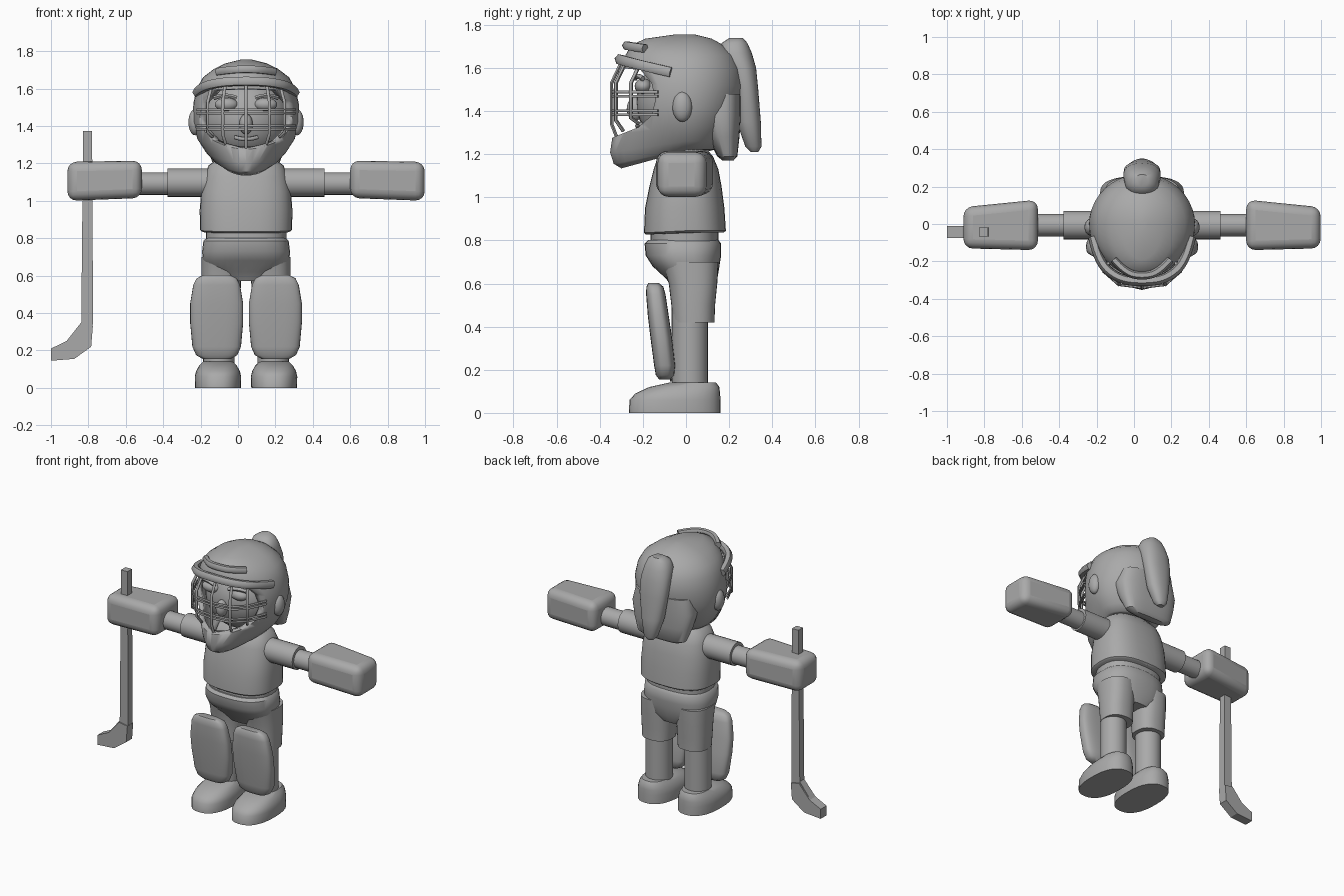
import bpy, bmesh, math
from mathutils import Vector

if "Cube" in bpy.data.objects:
    bpy.data.objects.remove(bpy.data.objects["Cube"])

CX = 0.043  # body centre line
grey = bpy.data.materials.new("plain_grey")
grey.diffuse_color = (0.4, 0.4, 0.4, 1)
grey.use_nodes = True
grey.node_tree.nodes["Principled BSDF"].inputs["Base Color"].default_value = grey.diffuse_color


def finish(name, bm, angle=40, subsurf=0):
    bmesh.ops.recalc_face_normals(bm, faces=bm.faces)
    me = bpy.data.meshes.new(name)
    bm.to_mesh(me)
    bm.free()
    ob = bpy.data.objects.new(name, me)
    bpy.context.collection.objects.link(ob)
    me.materials.append(grey)
    if subsurf:
        ob.modifiers.new("smooth", 'SUBSURF').levels = subsurf
        ob.modifiers["smooth"].render_levels = subsurf
    shade(ob, angle)
    return ob


def shade(ob, angle=40):
    bpy.ops.object.select_all(action='DESELECT')
    ob.select_set(True)
    bpy.context.view_layer.objects.active = ob
    bpy.ops.object.shade_smooth_by_angle(angle=math.radians(angle))


def loft(name, rings, x=0, power=2.0, n=32, caps=True, yc=None, angle=40, subsurf=0):
    """Stack of rings (z, half width, front y, back y, [front slope, front point])."""
    bm = bmesh.new()
    loops = []
    for z, hw, y0, y1, *extra in rings:
        slope, q = extra if extra else (0, 1)
        mid = (y0 + y1) / 2 if yc is None else yc
        loop = []
        for i in range(n):
            a = 2 * math.pi * i / n
            s, c = math.sin(a), math.cos(a)
            px = hw * math.copysign(abs(s) ** (2 / power), s)
            k = abs(c) ** (2 / power)
            y = mid + (y0 - mid) * k ** q if c > 0 else mid + (y1 - mid) * k
            loop.append(bm.verts.new((CX + x + px, y, z + slope * min(y, 0))))
        loops.append(loop)
    for a, b in zip(loops, loops[1:]):
        for i in range(n):
            bm.faces.new((a[i], a[(i + 1) % n], b[(i + 1) % n], b[i]))
    if caps:
        bm.faces.new(loops[0])
    bm.faces.new(loops[-1])
    return finish(name, bm, angle, subsurf)


def rod(name, p, q, r, n=24):
    p, q = Vector(p), Vector(q)
    bm = bmesh.new()
    bmesh.ops.create_cone(bm, cap_ends=True, segments=n, radius1=r, radius2=r, depth=(q - p).length)
    rot = (q - p).to_track_quat('Z', 'Y')
    for v in bm.verts:
        v.co = rot @ v.co + (p + q) / 2
    return finish(name, bm)


def ball(name, loc, size, seg=20):
    bm = bmesh.new()
    bmesh.ops.create_uvsphere(bm, u_segments=seg, v_segments=seg // 2 + 2, radius=1)
    for v in bm.verts:
        v.co = Vector([c * s + l for c, s, l in zip(v.co, size, loc)])
    return finish(name, bm, 60)


def tube(name, pts, r, smooth=False, flat=1.0):
    cu = bpy.data.curves.new(name, 'CURVE')
    cu.dimensions = '3D'
    cu.bevel_depth, cu.bevel_resolution, cu.use_fill_caps = r, 1, True
    cu.resolution_u = 6
    sp = cu.splines.new('NURBS' if smooth else 'POLY')
    sp.points.add(len(pts) - 1)
    for pt, co in zip(sp.points, pts):
        pt.co = (CX + co[0], co[1], co[2], 1)
    if smooth:
        sp.use_endpoint_u, sp.order_u = True, 3
    ob = bpy.data.objects.new(name, cu)
    bpy.context.collection.objects.link(ob)
    bpy.ops.object.select_all(action='DESELECT')
    ob.select_set(True)
    bpy.context.view_layer.objects.active = ob
    bpy.ops.object.convert(target='MESH')
    ob = bpy.context.object
    ob.data.materials.clear()
    ob.data.materials.append(grey)
    shade(ob, 60)
    return ob


def prism(name, outline, axis, lo, hi):
    """Extrude an outline along x (pairs are y, z) or along y (pairs are x, z)."""
    bm = bmesh.new()
    at = (lambda p, d: (d, p[0], p[1])) if axis == 'x' else (lambda p, d: (p[0], d, p[1]))
    a = [bm.verts.new(at(p, lo)) for p in outline]
    b = [bm.verts.new(at(p, hi)) for p in outline]
    bm.faces.new(a)
    bm.faces.new(b[::-1])
    for i in range(len(a)):
        j = (i + 1) % len(a)
        bm.faces.new((a[i], a[j], b[j], b[i]))
    return finish(name, bm, 20)


# legs, arms and paired parts
for side, s in (("left", 1), ("right", -1)):
    loft(side + "_boot", [(0, .122, -.265, .16), (.06, .124, -.262, .16), (.09, .117, -.235, .158),
                          (.12, .1, -.17, .155), (.14, .08, -.08, .14)], s * .15, 2.4)
    rod(side + "_lower_leg", (CX + s * .145, .018, .1), (CX + s * .145, .018, .5), .084)
    loft(side + "_leg_pad", [(.155, .075, -.125, -.075), (.175, .11, -.14, -.055), (.22, .13, -.148, -.05),
                             (.35, .142, -.165, -.065), (.45, .142, -.177, -.08), (.55, .125, -.185, -.095),
                             (.585, .108, -.184, -.105), (.602, .075, -.175, -.125)], s * .157, 3)
    loft(side + "_shorts_leg", [(.42, .1, -.062, .132), (.5, .104, -.068, .135), (.6, .106, -.08, .145),
                                (.7, .106, -.11, .15)], s * .133, 2.4)
    rod(side + "_sleeve", (CX + s * .12, -.006, 1.097), (CX + s * .42, -.006, 1.097), .076)
    rod(side + "_forearm", (CX + s * .4, -.006, 1.092), (CX + s * .6, -.006, 1.092), .06)
    # glove: tapered box with round edges
    bm = bmesh.new()
    bmesh.ops.create_cube(bm, size=1)
    for v in bm.verts:
        outer = v.co.x > 0
        y = (.09 if outer else .13) if v.co.y > 0 else (-.13 if outer else -.14)
        z = (1.208 if outer else 1.215) if v.co.z > 0 else (1.0 if outer else 1.015)
        v.co = (CX + s * (.955 if outer else .557), y, z)
    glove = finish(side + "_glove", bm)
    bev = glove.modifiers.new("round", 'BEVEL')
    bev.width, bev.segments = .05, 4
    shade(glove, 50)
    ball(side + "_ear", (CX + s * .272, -.017, 1.42), (.036, .046, .07))
    ball(side + "_eye", (CX + s * .105, -.198, 1.515), (.062, .04, .036))
    tube(side + "_brow", [(s * .05, -.235, 1.55), (s * .11, -.235, 1.575), (s * .17, -.2, 1.55)], .012, True)

# shorts, waist and jersey
loft("shorts_hips", [(.57, .1, -.06, .12), (.62, .2, -.09, .145), (.68, .232, -.155, .155), (.73, .235, -.187, .163),
                     (.785, .228, -.192, .163), (.802, .21, -.175, .15)], power=2.5)
loft("waist", [(.78, .215, -.165, .15), (.87, .215, -.165, .15)], power=2.5)
loft("jersey", [(.836, .235, -.185, .175, .05, 1), (.845, .246, -.195, .185, .05, 1), (.95, .248, -.19, .178),
                (1.05, .24, -.17, .165), (1.13, .222, -.15, .15), (1.19, .2, -.13, .125), (1.23, .14, -.09, .09)],
     power=2.6)
rod("neck", (CX, 0, 1.18), (CX, 0, 1.32), .09)

# head, nose and mouth inside the cage
ball("head", (CX, -.01, 1.44), (.235, .22, .23), 32)
ball("nose", (CX, -.235, 1.41), (.036, .04, .055))
tube("mouth", [(-.06, -.21, 1.34), (0, -.24, 1.32), (.06, -.21, 1.34)], .012, True)

# helmet: hollow pointed shell with the face opening cut out
helmet = loft("helmet", [(1.215, .15, -.30, .11, .27, 1.4), (1.222, .18, -.335, .14, .2, 1.5),
                         (1.26, .215, -.352, .18, .15, 1.5), (1.33, .26, -.34, .215, .12, 1.4),
                         (1.42, .284, -.30, .25, 0, 1), (1.52, .282, -.285, .268, 0, 1),
                         (1.60, .264, -.285, .255, 0, 1), (1.66, .23, -.28, .225, 0, 1),
                         (1.705, .172, -.255, .175, 0, 1), (1.735, .11, -.19, .12, 0, 1),
                         (1.755, .03, -.05, .04, 0, 1)], caps=False, yc=0, n=40)
helmet.modifiers.new("shell", 'SOLIDIFY').thickness = .03
cutter = prism("opening_cutter", [(-.5, 1.22), (-.345, 1.275), (-.22, 1.325), (-.16, 1.38), (-.142, 1.45),
                                  (-.16, 1.53), (-.21, 1.59), (-.5, 1.62)], 'x', -.5, .6)
cutter.hide_render = True
cutter.hide_set(True)
cut = helmet.modifiers.new("opening", 'BOOLEAN')
cut.object, cut.solver = cutter, 'EXACT'
shade(helmet, 40)
tube("helmet_brim", [(-.262, -.07, 1.58), (-.235, -.2, 1.61), (-.13, -.295, 1.635), (0, -.31, 1.64),
                     (.13, -.295, 1.635), (.235, -.2, 1.61), (.262, -.07, 1.58)], .026, True)
tube("helmet_ridge", [(-.15, -.19, 1.69), (-.09, -.26, 1.7), (0, -.28, 1.705), (.09, -.26, 1.7),
                      (.15, -.19, 1.69)], .022, True)

# face cage
for x, y in ((0, -.345), (-.125, -.325), (.125, -.325), (-.205, -.255), (.205, -.255)):
    k = .88
    drop = abs(x) * .45
    tube("cage_upright", [(x * k, y + .045, 1.625), (x, y, 1.53), (x, y, 1.34 + drop * .3),
                          (x * k, y + .035, 1.25 + drop)], .009)
for z in (1.478, 1.392):
    for dz in (-.01, .01):
        tube("cage_crossbar", [(-.262, -.13, z + dz), (-.205, -.255, z + dz), (-.125, -.325, z + dz),
                               (0, -.34, z + dz), (.125, -.325, z + dz), (.205, -.255, z + dz),
                               (.262, -.13, z + dz)], .007)

# hair below the helmet and ponytail
loft("back_hair", [(1.17, .13, .17, .22), (1.19, .175, .145, .238), (1.28, .205, .1, .248),
                   (1.38, .225, .06, .255), (1.48, .2, .05, .255)], power=2.8)
loft("ponytail", [(1.21, .022, .3, .335), (1.235, .045, .275, .35), (1.35, .075, .235, .347),
                  (1.5, .098, .225, .335), (1.6, .1, .19, .325), (1.67, .09, .145, .305),
                  (1.715, .07, .165, .285), (1.738, .035, .2, .265)], power=2.3)

# hockey stick: square shaft and thicker blade in one outline
prism("stick", [(-.828, 1.372), (-.78, 1.372), (-.775, .36), (-.785, .22), (-.875, .155), (-1, .145), (-1, .21),
                (-.917, .25), (-.838, .35)], 'y', -.068, -.02)
prism("stick_blade", [(-.776, .33), (-.785, .22), (-.875, .155), (-1, .145), (-1, .21), (-.917, .25), (-.838, .34)],
      'y', -.075, -.012)
